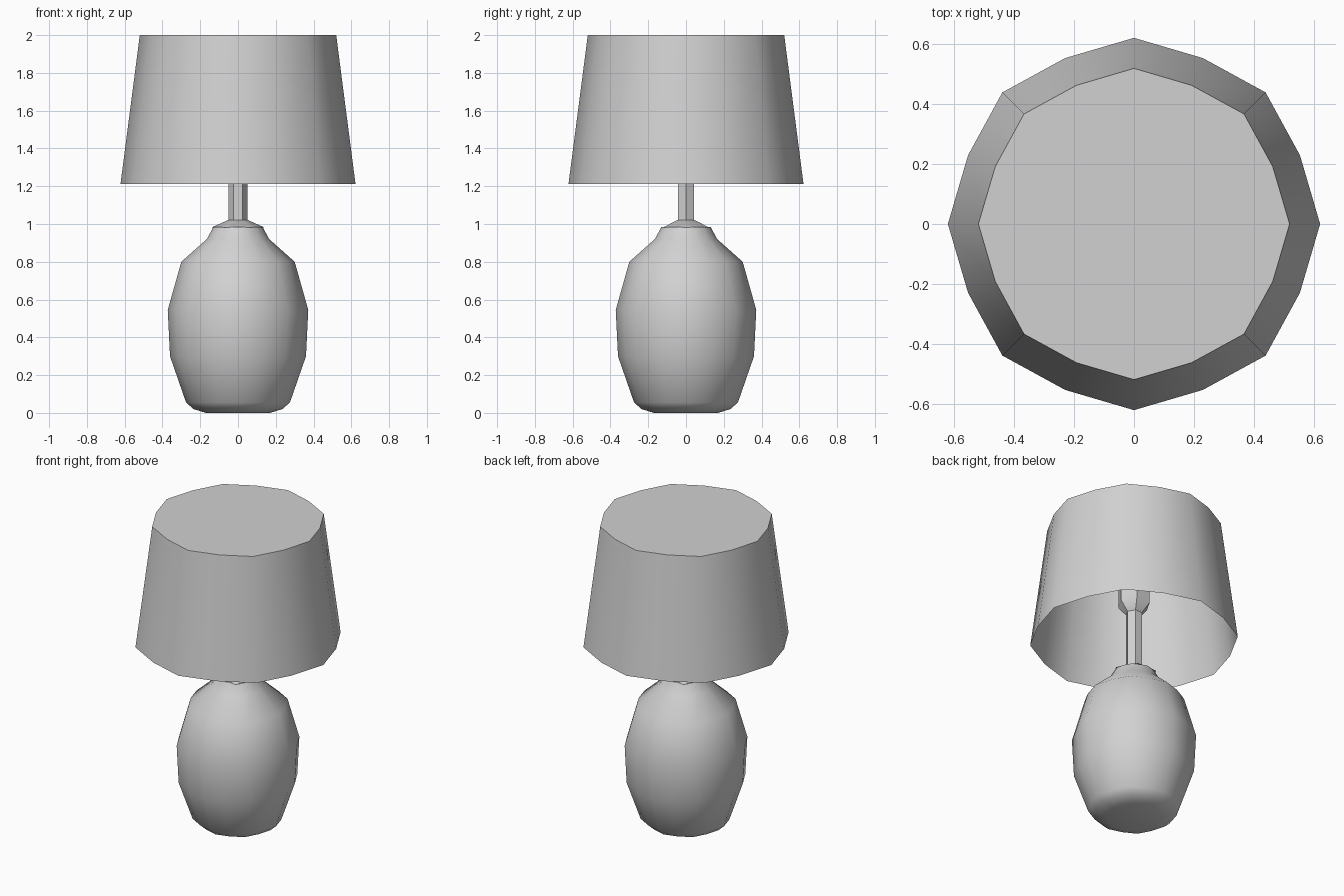
import bpy, bmesh
from math import sin, cos, tau, radians

old = bpy.data.objects.get("Cube")
if old:
    bpy.data.objects.remove(old, do_unlink=True)

COLOUR = (0.64, 0.64, 0.64, 1)
grey = bpy.data.materials.new("plain grey")
grey.use_nodes = True
grey.diffuse_color = COLOUR
grey.node_tree.nodes["Principled BSDF"].inputs["Base Color"].default_value = COLOUR


def lathe(name, profile, sides, squash=1.0, cap_bottom=False, cap_top=False, smooth=60):
    """Stack rings of (radius, z); every odd corner is pulled in by squash."""
    bm = bmesh.new()
    rings = []
    for r, z in profile:
        ring = []
        for i in range(sides):
            k = r * (squash if i % 2 else 1)
            a = tau * i / sides
            ring.append(bm.verts.new((k * cos(a), k * sin(a), z)))
        rings.append(ring)
    for low, high in zip(rings, rings[1:]):
        for i in range(sides):
            j = (i + 1) % sides
            bm.faces.new((low[i], low[j], high[j], high[i]))
    if cap_bottom:
        bm.faces.new(rings[0][::-1])
    if cap_top:
        bm.faces.new(rings[-1])
    mesh = bpy.data.meshes.new(name)
    bm.to_mesh(mesh)
    bm.free()
    mesh.materials.append(grey)
    obj = bpy.data.objects.new(name, mesh)
    bpy.context.collection.objects.link(obj)
    bpy.ops.object.select_all(action="DESELECT")
    obj.select_set(True)
    bpy.context.view_layer.objects.active = obj
    bpy.ops.object.shade_smooth_by_angle(angle=radians(smooth))
    return obj


# Rounded vase-shaped base
lathe("lamp_base",
      [(0.17, 0), (0.235, 0.02), (0.275, 0.055), (0.36, 0.3), (0.372, 0.545),
       (0.3, 0.8), (0.165, 0.92), (0.13, 0.985)],
      16, squash=0.965, cap_bottom=True, cap_top=True)

# Six-sided collar, stem and bulb socket
lathe("collar", [(0.14, 0.982), (0.05, 1.022)], 6, cap_bottom=True, cap_top=True, smooth=40)
lathe("stem", [(0.05, 1.02), (0.05, 1.4)], 6, smooth=40)
lathe("bulb_socket", [(0.05, 1.4), (0.1, 1.46), (0.1, 1.6)], 6, cap_top=True, smooth=40)

# Tapered shade, closed on top and open below
lathe("lamp_shade", [(0.622, 1.213), (0.52, 2)], 16, squash=0.965, cap_top=True)
